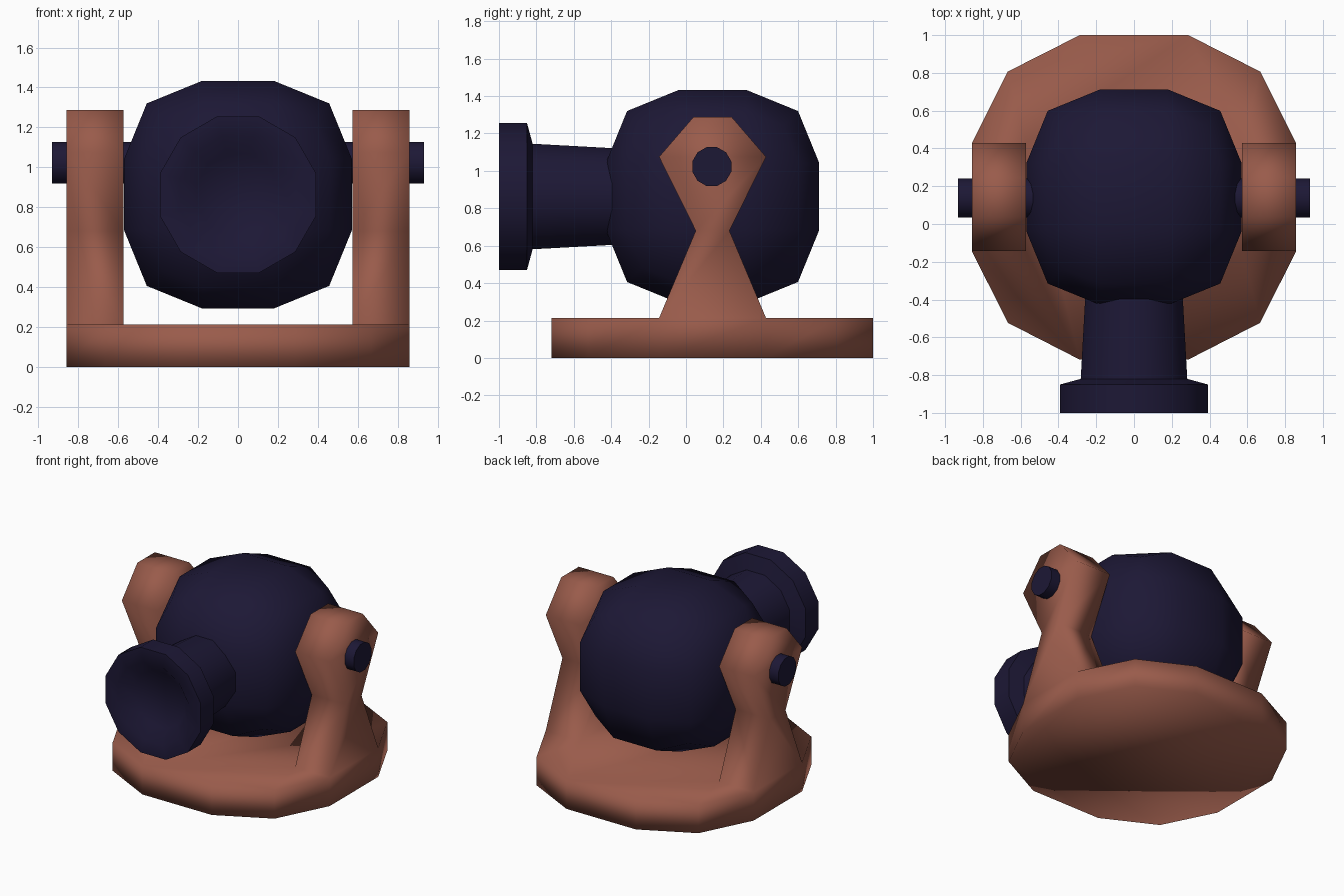
import bpy, bmesh, math

if "Cube" in bpy.data.objects:
    bpy.data.objects.remove(bpy.data.objects["Cube"])

CY = 0.142           # shared centre line of base, ball and arms
BALL_Z = 0.863


def material(name, rgb):
    m = bpy.data.materials.new(name)
    m.diffuse_color = (*rgb, 1)
    m.use_nodes = True
    m.node_tree.nodes["Principled BSDF"].inputs["Base Color"].default_value = m.diffuse_color
    return m


brown = material("clay_brown", (0.32, 0.105, 0.07))
navy = material("dark_navy", (0.012, 0.009, 0.036))


def finish(bm, name, mat, sharp=180):
    bmesh.ops.remove_doubles(bm, verts=bm.verts, dist=1e-4)
    bmesh.ops.recalc_face_normals(bm, faces=bm.faces)
    for f in bm.faces:
        f.smooth = True
    for e in bm.edges:
        if len(e.link_faces) == 2 and e.calc_face_angle(0) > math.radians(sharp):
            e.smooth = False
    me = bpy.data.meshes.new(name)
    bm.to_mesh(me)
    bm.free()
    me.materials.append(mat)
    ob = bpy.data.objects.new(name, me)
    bpy.context.collection.objects.link(ob)
    return ob


def bridge(bm, a, b):
    n = len(a)
    for i in range(n):
        bm.faces.new((a[i], a[(i + 1) % n], b[(i + 1) % n], b[i]))


def lathe(name, profile, axis, centre, mat, sharp, sides=12):
    """Rings of (position along axis, flat-to-centre radius), capped at both ends."""
    bm = bmesh.new()
    rings = []
    for pos, r in profile:
        ring = []
        for i in range(sides):
            a = 2 * math.pi * (i + 0.5) / sides
            u, v = (r / math.cos(math.pi / sides) * f(a) for f in (math.cos, math.sin))
            co = (pos, centre[0] + u, centre[1] + v) if axis == "x" else (centre[0] + u, pos, centre[1] + v)
            ring.append(bm.verts.new(co))
        rings.append(ring)
    for a, b in zip(rings, rings[1:]):
        bridge(bm, a, b)
    bm.faces.new(rings[0])
    bm.faces.new(rings[-1])
    return finish(bm, name, mat, sharp)


# Bracket: twelve-sided base with two waisted arms grown out of its top
bm = bmesh.new()
BASE_H, INNER, OUTER, FOOT = 0.213, 0.573, 0.858, 0.286
right = [(0.287, -0.86), (0.668, -0.665), (OUTER, -FOOT),
         (OUTER, FOOT), (0.668, 0.665), (0.287, 0.858)]
outline = right + [(-x, y) for x, y in reversed(right)]
low = [bm.verts.new((x, CY + y, 0)) for x, y in outline]
top = [bm.verts.new((x, CY + y, BASE_H)) for x, y in outline]
bridge(bm, low, top)
bm.faces.new(low)
feet = {}
for s, (front, back) in ((1, (2, 3)), (-1, (9, 8))):
    inner = [bm.verts.new((s * INNER, CY + y, BASE_H)) for y in (-FOOT, FOOT)]
    feet[s] = inner
    ring = [top[front], top[back], inner[1], inner[0]]
    for half, z in ((0.09, 0.68), (FOOT, 1.075), (0.103, 1.287)):
        nxt = [bm.verts.new((s * x, CY + y * half, z))
               for x, y in ((OUTER, -1), (OUTER, 1), (INNER, 1), (INNER, -1))]
        bridge(bm, ring, nxt)
        ring = nxt
    bm.faces.new(ring)
bm.faces.new(top[:3] + feet[1] + top[3:9] + feet[-1][::-1] + top[9:])
finish(bm, "bracket", brown)

# Ball: cube cut three by three on each side and rounded out
bm = bmesh.new()
bmesh.ops.create_cube(bm, size=2)
bmesh.ops.subdivide_edges(bm, edges=bm.edges[:], cuts=2, use_grid_fill=True)
for v in bm.verts:
    outer = sum(abs(c) > 0.9 for c in v.co)
    far, near = {1: (0.57, 0.18), 2: (0.457, 0.178), 3: (0.38, 0.38)}[outer]
    v.co = [math.copysign(far if abs(c) > 0.9 else near, c) for c in v.co]
    v.co.y += CY
    v.co.z += BALL_Z
finish(bm, "ball_housing", navy)

# Barrel with flared muzzle and a shallow dished mouth
lathe("barrel", [(-0.25, 0.25), (-0.42, 0.26), (-0.82, 0.282), (-0.85, 0.392),
                 (-1.0, 0.392), (-1.0, 0.29), (-0.92, 0.205)],
      "y", (0, BALL_Z), navy, 60)

# Axle through both arms
lathe("axle", [(-0.932, 0.104), (0.932, 0.104)], "x", (0.138, 1.023), navy, 60)
